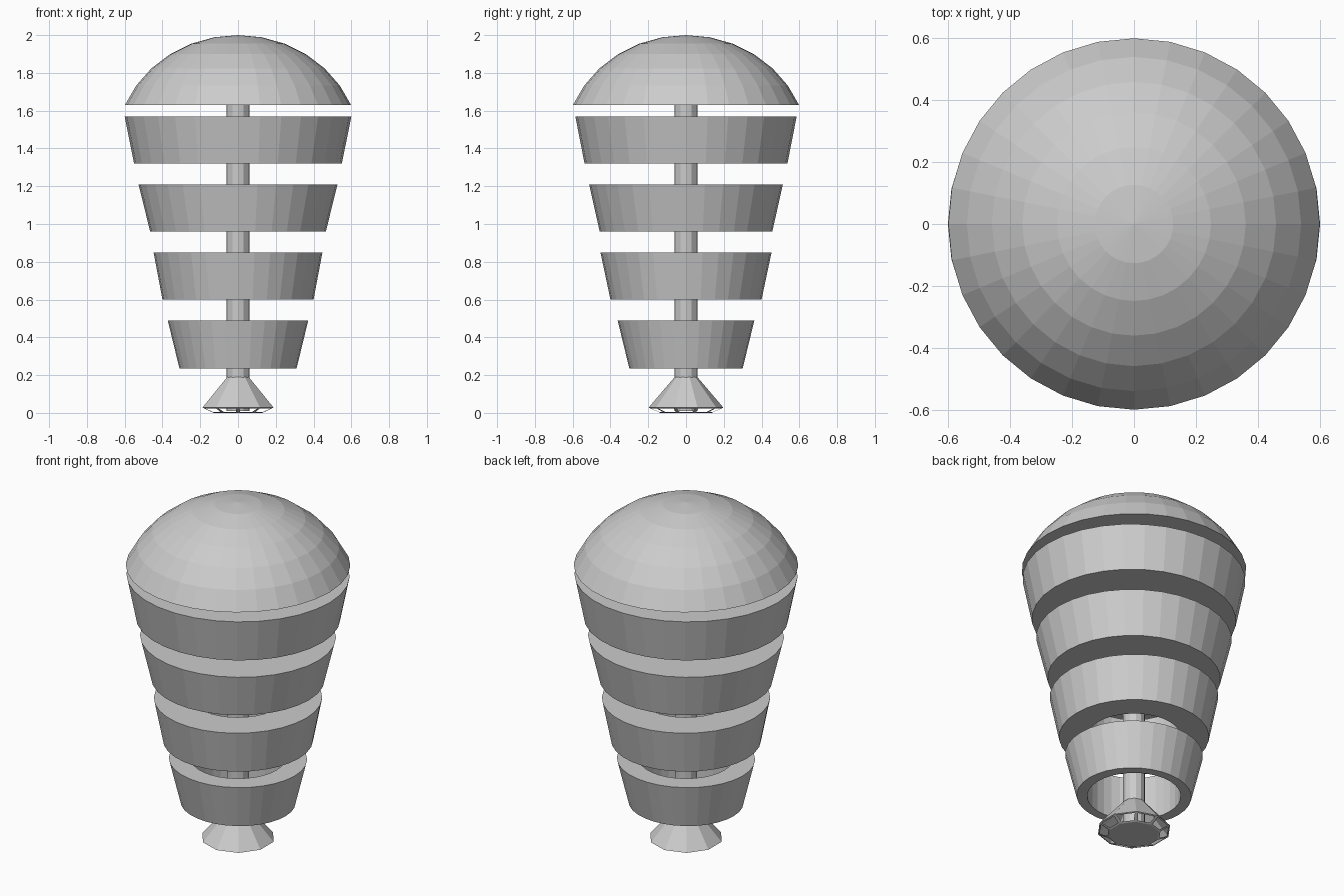
import bpy, bmesh
from math import sin, cos, pi, radians

cube = bpy.data.objects.get("Cube")
if cube:
    bpy.data.objects.remove(cube, do_unlink=True)

GREY = (0.6, 0.6, 0.6, 1.0)
grey = bpy.data.materials.new("plain grey")
grey.use_nodes = True
grey.diffuse_color = GREY
grey.node_tree.nodes["Principled BSDF"].inputs["Base Color"].default_value = GREY


def finish(name, bm):
    bmesh.ops.recalc_face_normals(bm, faces=bm.faces)
    mesh = bpy.data.meshes.new(name)
    bm.to_mesh(mesh)
    bm.free()
    mesh.materials.append(grey)
    obj = bpy.data.objects.new(name, mesh)
    bpy.context.collection.objects.link(obj)
    return obj


def loft(sections, sides, caps=True, closed=False, turn=0.0):
    """Join elliptical sections (rx, ry, z); returns the mesh and its bands of faces."""
    bm = bmesh.new()
    loops = []
    for rx, ry, z in sections:
        angles = [2 * pi * i / sides + turn for i in range(sides)]
        loops.append([bm.verts.new((rx * cos(a), ry * sin(a), z)) for a in angles])
    pairs = list(zip(loops, loops[1:]))
    if closed:
        pairs.append((loops[-1], loops[0]))
    bands = []
    for low, high in pairs:
        bands.append([bm.faces.new((low[i], low[(i + 1) % sides],
                                    high[(i + 1) % sides], high[i]))
                      for i in range(sides)])
    if caps and not closed:
        bm.faces.new(loops[0][::-1])
        bm.faces.new(loops[-1])
    return bm, bands


# Domed cap: flattened sphere cut below its sixth ring
step = radians(11.25)
dome = [(0.648 * sin(k * step), 0.648 * sin(k * step), 1.4 + 0.6 * cos(k * step))
        for k in range(6, 0, -1)]
bm, bands = loft(dome, 32)
tip_face = max(bm.faces, key=lambda f: f.calc_center_median().z)
poke = bmesh.ops.poke(bm, faces=[tip_face])
poke["verts"][0].co.z = 2.0
finish("dome_cap", bm)

# Four tapered collars with a straight bore
HOLE = 0.25
collars = [  # bottom z, top z, bottom rx, ry, top rx, ry
    (0.235, 0.49, 0.31, 0.30, 0.372, 0.362),
    (0.60, 0.85, 0.40, 0.40, 0.447, 0.453),
    (0.96, 1.21, 0.465, 0.457, 0.527, 0.513),
    (1.32, 1.57, 0.55, 0.537, 0.60, 0.586),
]
for n, (z0, z1, bx, by, tx, ty) in enumerate(collars, 1):
    bm, bands = loft([(bx, by, z0), (tx, ty, z1), (HOLE, HOLE, z1), (HOLE, HOLE, z0)],
                     32, closed=True)
    finish(f"collar_{n}", bm)

# Central stem
bm, bands = loft([(0.06, 0.06, 0.01), (0.06, 0.06, 1.64)], 12)
finish("stem", bm)

# Flared foot with open windows around its undercut rim
bm, bands = loft([(0.135, 0.135, 0.0), (0.198, 0.198, 0.028), (0.06, 0.06, 0.19)],
                 10, turn=pi / 10)
bmesh.ops.recalc_face_normals(bm, faces=bm.faces)
rim = bands[0]
bmesh.ops.inset_individual(bm, faces=rim, thickness=0.014)
bmesh.ops.delete(bm, geom=rim, context="FACES")
finish("foot", bm)
